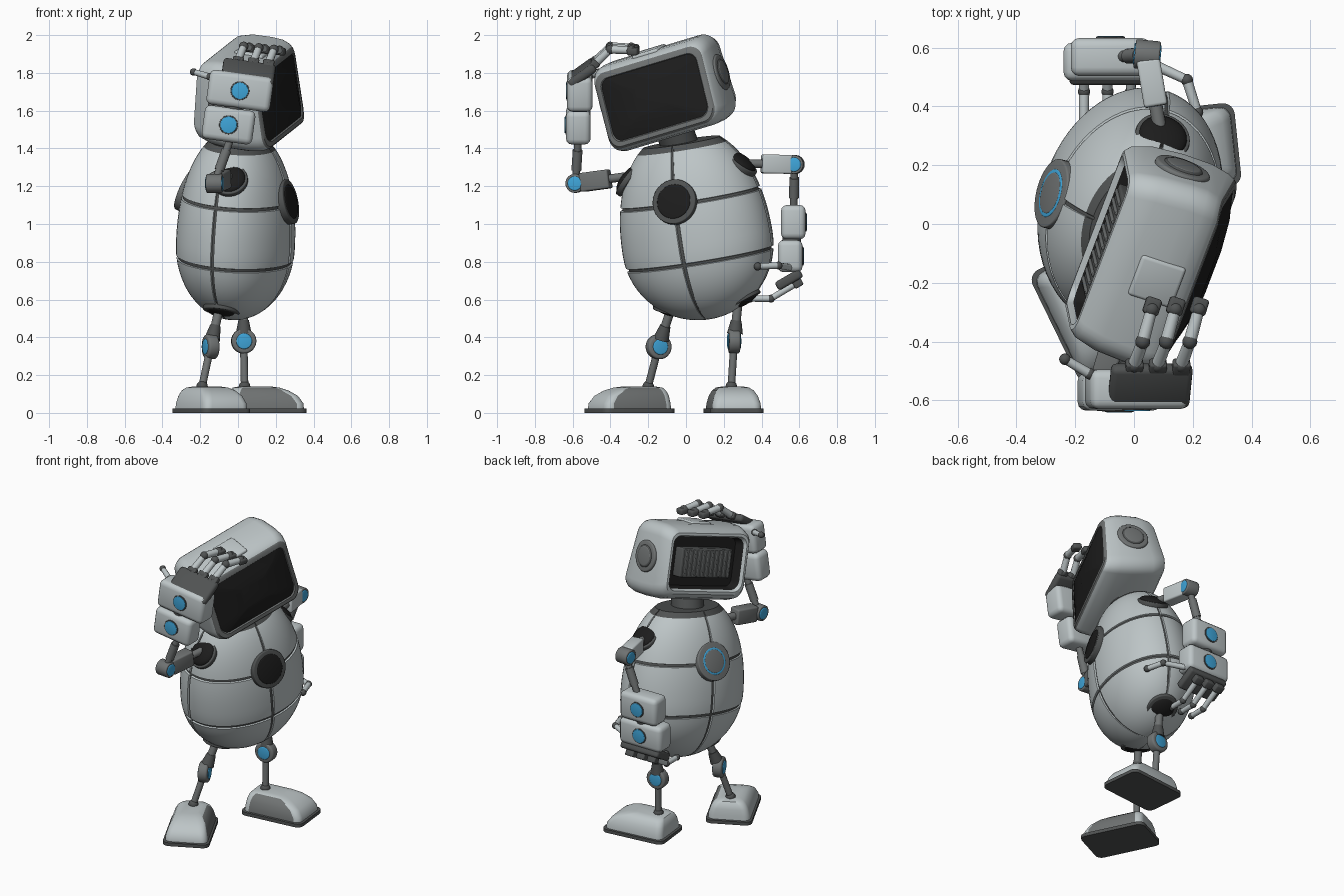
import bpy, bmesh, math
from mathutils import Vector as V, Matrix, Euler

if "Cube" in bpy.data.objects:
    bpy.data.objects.remove(bpy.data.objects["Cube"])

def mat(name, r, g, b):
    m = bpy.data.materials.new(name)
    m.diffuse_color = (r, g, b, 1)
    m.use_nodes = True
    m.node_tree.nodes["Principled BSDF"].inputs["Base Color"].default_value = m.diffuse_color
    return m

LIGHT = mat("light grey", .51, .56, .57)
MID = mat("mid grey", .16, .17, .17)
DARK = mat("dark grey", .08, .085, .085)
BLACK = mat("black", .012, .012, .012)
BLUE = mat("blue", .05, .38, .70)

def pose(c, rx=0, ry=0, rz=0):
    r = Euler([math.radians(a) for a in (rx, ry, rz)]).to_matrix().to_4x4()
    return Matrix.Translation(c) @ r

def add(name, bm, mats, M=Matrix()):
    bmesh.ops.recalc_face_normals(bm, faces=bm.faces)
    bm.transform(M)
    me = bpy.data.meshes.new(name)
    bm.to_mesh(me)
    bm.free()
    for m in mats:
        me.materials.append(m)
    o = bpy.data.objects.new(name, me)
    bpy.context.collection.objects.link(o)
    return o

def rod(name, a, b, r, m, r2=None, bev=0, seg=28):
    a, b = V(a), V(b)
    d = b - a
    bm = bmesh.new()
    bmesh.ops.create_cone(bm, cap_ends=True, segments=seg, radius1=r, radius2=r if r2 is None else r2, depth=d.length)
    if bev:
        rim = [e for e in bm.edges if any(len(f.verts) > 4 for f in e.link_faces)]
        bmesh.ops.bevel(bm, geom=rim, offset=bev, segments=3, affect='EDGES', profile=.5)
    return add(name, bm, [m], Matrix.Translation((a + b) / 2) @ d.to_track_quat('Z', 'Y').to_matrix().to_4x4())

def disc(name, c, n, r, h, m, bev=.006):
    n = V(n).normalized() * h / 2
    return rod(name, V(c) - n, V(c) + n, r, m, bev=bev, seg=40)

def ball(name, c, r, m, n=(0, 0, 1), flat=1):
    bm = bmesh.new()
    bmesh.ops.create_uvsphere(bm, u_segments=24, v_segments=14, radius=r)
    M = Matrix.Translation(c) @ V(n).to_track_quat('Z', 'Y').to_matrix().to_4x4() @ Matrix.Diagonal((1, 1, flat, 1))
    return add(name, bm, [m], M)

def box(name, M, size, m, bev=.02):
    bm = bmesh.new()
    bmesh.ops.create_cube(bm, size=1, matrix=Matrix.Diagonal((*size, 1)))
    bmesh.ops.bevel(bm, geom=bm.edges[:], offset=bev, segments=3, affect='EDGES', profile=.5)
    return add(name, bm, [m], M)

def rrect(hw, hh, r, n=6):
    pts = []
    for k, (sx, sy) in enumerate([(1, 1), (-1, 1), (-1, -1), (1, -1)]):
        for i in range(n + 1):
            a = math.pi / 2 * (k + i / n)
            pts.append((sx * (hw - r) + r * math.cos(a), sy * (hh - r) + r * math.sin(a)))
    return pts

def loft(name, rings, mats, bands, M, rule=None):
    bm = bmesh.new()
    vs = [[bm.verts.new(p) for p in r] for r in rings]
    n = len(vs[0])
    for k, (a, b) in enumerate(zip(vs, vs[1:])):
        for i in range(n):
            f = bm.faces.new((a[i], a[(i + 1) % n], b[(i + 1) % n], b[i]))
            f.material_index = bands[k]
            if rule and rule(f.calc_center_median()):
                f.material_index = len(mats) - 1
    bm.faces.new(vs[0]).material_index = bands[0]
    bm.faces.new(vs[-1]).material_index = bands[-1]
    return add(name, bm, mats, M)

# egg body with grooved seams
BODY = pose((-.01, .05, .97), 8, 5, -17)
BR = BODY.to_3x3()
def girth(z):
    t = z + .08
    return max(0, 1 - (t / .62) ** 2.2) ** (1 / 2.2) if t > 0 else max(0, 1 - (t / .4) ** 2) ** .5
seam_z = (.168, -.155)
zs = [(-.08 - .4 * math.cos(i * math.pi / 32), 0) for i in range(1, 17)] + [(-.08 + .55 * i / 18, 0) for i in range(1, 19)]
zs = [p for p in zs if all(abs(p[0] - s) > .014 for s in seam_z)]
ths = [((i + .5) * math.tau / 64, 0) for i in range(64)]
for s in seam_z:
    zs += [(s - .01, 0), (s - .007, 1), (s + .007, 1), (s + .01, 0)]
for k in range(4):
    s = k * math.pi / 2
    ths += [(s - .028, 0), (s - .02, 1), (s + .02, 1), (s + .028, 0)]
zs.sort()
ths.sort()
bm = bmesh.new()
grid = []
for z, fz in zs:
    row = []
    for t, ft in ths:
        g = girth(z) * (.97 if fz or ft else 1)
        x = .305 * g * math.cos(t)
        row.append(bm.verts.new((x, .41 * g * math.sin(t), z - .04 * x)))
    grid.append(row)
n = len(ths)
for j in range(len(zs) - 1):
    for i in range(n):
        k = (i + 1) % n
        f = bm.faces.new((grid[j][i], grid[j][k], grid[j + 1][k], grid[j + 1][i]))
        groove = (zs[j][1] and zs[j + 1][1]) or (ths[i][1] and ths[k][1])
        f.material_index = 1 if groove else 2 if zs[j][0] > .43 else 0
bm.faces.new(grid[0])
bm.faces.new(grid[-1]).material_index = 2
add("egg_body", bm, [LIGHT, DARK, DARK], BODY)

def on_body(name, p, nrm, layers):
    nrm = BR @ V(nrm).normalized()
    for k, (r, off, h, m) in enumerate(layers):
        disc(f"{name}_{k}", BODY @ V(p) + nrm * off, nrm, r, h, m)

on_body("chest_port", (.269, 0, .17), (.96, 0, .27), [(.12, 0, .06, DARK), (.093, .006, .056, BLACK)])
on_body("back_port", (-.268, 0, .185), (-.94, 0, .34), [(.12, 0, .06, MID), (.085, .005, .054, BLUE), (.073, .007, .054, MID)])
for s, side in ((1, "left"), (-1, "right")):
    fx = 0 if s > 0 else .05
    on_body(side + "_shoulder_rim", (fx, s * .308, .31), (fx, s * .72, .7), [(.095, 0, .03, DARK)])
    ball(side + "_shoulder_socket", BODY @ V((fx, s * .316, .32)), .084, BLACK, BR @ V((fx, s * .72, .7)), .35)
    on_body(side + "_hip_rim", (0, s * .2, -.395), (0, s * .35, -.94), [(.098, 0, .04, DARK)])
    ball(side + "_hip_socket", BODY @ V((0, s * .2, -.4)), .085, BLACK, BR @ V((0, s * .35, -.94)), .4)

# neck and head
rod("neck", (0, -.02, 1.38), (.05, -.08, 1.55), .1, DARK)
HEAD = pose((.07, -.12, 1.71), 16, 10, -18)
prof = [(-.13, .255, .14, .04), (-.2, .268, .15, .05), (-.222, .278, .16, .055), (-.222, .292, .176, .06), (-.2, .31, .197, .07),
        (-.12, .328, .215, .075), (0, .335, .218, .075), (.1, .333, .215, .075), (.16, .322, .203, .07), (.185, .312, .19, .065),
        (.193, .304, .18, .06), (.193, .282, .16, .05), (.186, .278, .156, .05), (.198, .2, .11, .03), (.203, .1, .06, .02)]
def head_pt(x, y, z):
    t = x / .2
    back = .1 * z if z > 0 else .12 * -z
    z *= 1.14 if z < 0 else 1
    return (x - t * (.25 * z + .38 * y * y), y, z) if x > 0 else (x - t * back, y, z)
rings = [[head_pt(x, y, z) for y, z in rrect(a, b, r)] for x, a, b, r in prof]
loft("head_shell", rings, [LIGHT, MID, BLACK], [2, 0] + [0] * 7 + [1, 1, 1, 2, 2], HEAD)
box("head_top_plate", HEAD @ pose((-.005, -.01, .212)), (.16, .15, .03), LIGHT, .012)
for s, side in ((1, "left"), (-1, "right")):
    for k, (r, y, m) in enumerate([(.098, .319, MID), (.07, .325, DARK), (.064, .327, MID)]):
        disc(f"{side}_ear_{k}", HEAD @ V((-.02, s * y, .0)), HEAD.to_3x3() @ V((0, s, 0)), r, .05, m, .01)
box("back_grille", HEAD @ pose((-.145, 0, -.01)), (.09, .38, .18), DARK, .008)
for i in range(11):
    box(f"grille_slat_{i}", HEAD @ pose((-.19, -.165 + .033 * i, -.01)), (.014, .014, .16), MID, .003)

# legs and feet
def leg(side, ankle, knee, hip, yaw, ax, inner):
    a, k, h = V(ankle), V(knee), V(hip)
    d = V((math.cos(yaw), math.sin(yaw), 0))
    shape = [(0, .21, .142, 0), (.022, .21, .142, 0), (.024, .196, .13, 0), (.05, .194, .128, 0), (.09, .178, .116, -.012),
             (.118, .15, .1, -.032), (.134, .12, .08, -.05), (.14, .08, .05, -.055)]
    rings = [[(x + o, y, z) for x, y in rrect(hx, hy, min(.04, hy * .6))] for z, hx, hy, o in shape]
    M = Matrix.Translation((a.x + d.x * .11, a.y + d.y * .11, 0)) @ Matrix.Rotation(yaw, 4, 'Z')
    # the inner flank of each foot is a darker panel
    loft(side + "_foot", rings, [DARK, LIGHT, MID], [0, 0] + [1] * 5, M, lambda c: c.y * inner > .088 and c.z > .03 and abs(c.x) < .1)
    ball(side + "_ankle", a, .03, DARK)
    rod(side + "_shin", a, k, .02, MID)
    rod(side + "_thigh", k, h, .024, MID)
    rod(side + "_thigh_cup", k + (h - k) * .2, k + (h - k) * .55, .042, DARK, .028)
    disc(side + "_knee", k, ax, .066, .06, MID, .012)
    disc(side + "_knee_cap", k, ax, .042, .07, BLUE)

leg("right", (-.19, -.2, .14), (-.145, -.145, .35), (-.1, -.08, .55), math.radians(-64), (.94, .34, 0), 1)
leg("left", (.035, .24, .14), (.03, .255, .38), (.03, .275, .58), math.radians(6), (.08, -1, 0), -1)

# arms
def finger(name, pts, r=.02):
    for i, (a, b) in enumerate(zip(pts, pts[1:])):
        rod(f"{name}_link_{i}", a, b, r, LIGHT, r * .9, seg=12)
    for i, p in enumerate(pts):
        ball(f"{name}_joint_{i}", p, r * 1.15, DARK)

def arm(side, shoulder, elbow, wrist, pads, up, upper_mat, out):
    s, e = V(shoulder), V(elbow)
    d = e - s
    rod(side + "_shoulder_rod", s, e, .023, MID)
    M = Matrix.Translation(s + d * .64) @ d.to_track_quat('Y', 'Z').to_matrix().to_4x4()
    box(side + "_upper_arm", M, (.08, .16, .1), upper_mat, .01)
    disc(side + "_elbow", e, (1, -.1, 0), .05, .085, MID)
    disc(side + "_elbow_cap", e, (1, -.1, 0), .038, .093, BLUE)
    rod(side + "_forearm_rod", e, wrist, .02, MID)
    rod(side + "_forearm_sleeve", e + (V(wrist) - e) * .3, e + (V(wrist) - e) * .75, .026, MID)
    for k, (c, size) in enumerate(pads):
        M = pose(c, 0, up)
        box(f"{side}_forearm_pad_{k}", M, size, LIGHT, .03)
        disc(f"{side}_pad_rim_{k}", M @ V((0, out * size[1] / 2, 0)), (0, 1, 0), .05, .008, DARK, .002)
        disc(f"{side}_pad_light_{k}", M @ V((0, out * size[1] / 2, 0)), (0, 1, 0), .044, .014, BLUE, .002)
    rod(side + "_wrist_core", pads[0][0], pads[1][0], .05, DARK)

arm("right", (-.04, -.29, 1.255), (-.125, -.585, 1.215), (-.04, -.57, 1.45),
    [((-.05, -.57, 1.525), (.27, .13, .18)), ((.01, -.562, 1.705), (.34, .135, .185))], 8, MID, -1)
box("right_hand_plate", pose((.055, -.55, 1.80), 36, 8, 0), (.28, .17, .05), DARK, .02)
for i in range(3):
    x, z = .0 + .08 * i, -.008 * i
    box(f"right_knuckle_{i}", pose((x, -.49, 1.855 + z), 45, 8, 0), (.06, .06, .04), DARK, .008)
    finger(f"right_finger_{i}", [(x, -.48, 1.865 + z), (x + .03, -.4, 1.94 + z), (x + .06, -.29, 1.935 + z)], .022)
    box(f"right_fingertip_{i}", pose((x + .062, -.28, 1.93 + z), 0, 8, -18), (.055, .06, .04), DARK, .012)
finger("right_thumb", [(-.08, -.55, 1.77), (-.15, -.51, 1.78), (-.235, -.46, 1.805)], .017)

arm("left", (.09, .31, 1.32), (.045, .575, 1.315), (-.04, .57, 1.08),
    [((-.08, .568, 1.01), (.27, .13, .18)), ((-.085, .552, .83), (.31, .13, .17))], 0, LIGHT, 1)
box("left_hand_plate", pose((-.08, .545, .705), 30), (.28, .15, .05), DARK, .015)
for i in range(3):
    x = -.17 + .08 * i
    box(f"left_knuckle_{i}", pose((x, .59, .69), 30), (.06, .05, .05), DARK, .008)
    finger(f"left_finger_{i}", [(x, .59, .69), (x, .45, .605), (x, .34, .605)], .018)
finger("left_thumb", [(.05, .55, .77), (.18, .49, .78), (.215, .38, .775)], .018)

# smooth shading with sharp edges kept
for o in bpy.context.collection.objects:
    o.select_set(True)
    bpy.context.view_layer.objects.active = o
bpy.ops.object.shade_smooth_by_angle(angle=math.radians(35))
